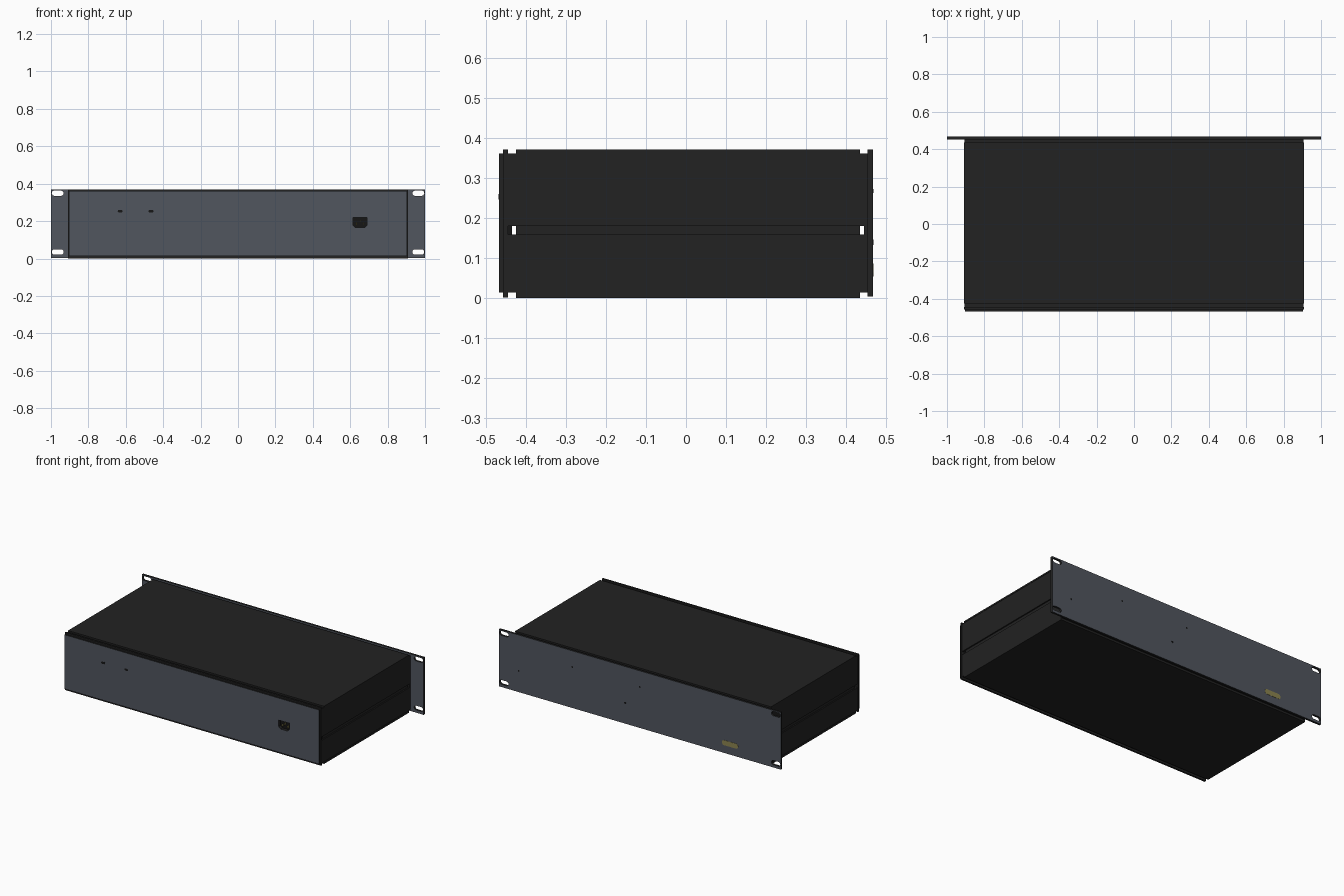
import bpy, bmesh, math

if "Cube" in bpy.data.objects:
    bpy.data.objects.remove(bpy.data.objects["Cube"])


def material(name, rgb):
    m = bpy.data.materials.new(name)
    m.diffuse_color = (*rgb, 1)
    m.use_nodes = True
    m.node_tree.nodes["Principled BSDF"].inputs["Base Color"].default_value = m.diffuse_color
    return m


BLACK = material("black_metal", (0.016, 0.016, 0.016))
GREY = material("slate_grey", (0.082, 0.092, 0.112))
YELLOW = material("dull_yellow", (0.26, 0.23, 0.08))
DARK = material("socket_black", (0.008, 0.008, 0.008))


def box(name, x, y, z, mat):
    """Box from (min, max) ranges."""
    bm = bmesh.new()
    bmesh.ops.create_cube(bm, size=1)
    for v in bm.verts:
        for i, r in enumerate((x, y, z)):
            v.co[i] = (r[0] + r[1]) / 2 + v.co[i] * (r[1] - r[0])
    me = bpy.data.meshes.new(name)
    bm.to_mesh(me)
    bm.free()
    me.materials.append(mat)
    ob = bpy.data.objects.new(name, me)
    bpy.context.collection.objects.link(ob)
    return ob


def rect(x0, x1, z0, z1):
    return [(x0, z0), (x1, z0), (x1, z1), (x0, z1)]


def slot(cx, cz, half, r, n=8):
    """Rounded slot outline; half is the total half length."""
    pts = []
    for side, start in ((1, -90), (-1, 90)):
        for i in range(n + 1):
            a = math.radians(start + 180 * i / n)
            pts.append((cx + side * (half - r) + r * math.cos(a), cz + r * math.sin(a)))
    return pts


def plate(name, outlines, y0, y1, mat, edge=None):
    """Upright plate in the xz plane; outlines after the first are holes."""
    cu = bpy.data.curves.new(name, 'CURVE')
    cu.dimensions = '2D'
    cu.fill_mode = 'BOTH'
    cu.extrude = (y1 - y0) / 2
    for pts in outlines:
        s = cu.splines.new('POLY')
        s.points.add(len(pts) - 1)
        for p, (x, z) in zip(s.points, pts):
            p.co = (x, z, 0, 1)
        s.use_cyclic_u = True
    tmp = bpy.data.objects.new(name + "_outline", cu)
    bpy.context.collection.objects.link(tmp)
    bpy.context.view_layer.update()
    dg = bpy.context.evaluated_depsgraph_get()
    me = bpy.data.meshes.new_from_object(tmp.evaluated_get(dg))
    bpy.data.objects.remove(tmp)
    me.name = name
    me.materials.clear()
    me.materials.append(mat)
    me.materials.append(edge or mat)
    bm = bmesh.new()
    bm.from_mesh(me)
    bmesh.ops.remove_doubles(bm, verts=bm.verts, dist=1e-5)
    bmesh.ops.recalc_face_normals(bm, faces=bm.faces)
    bm.normal_update()
    for f in bm.faces:
        f.smooth = False
        f.material_index = 0 if abs(f.normal.z) > 0.9 else 1
    bm.to_mesh(me)
    bm.free()
    ob = bpy.data.objects.new(name, me)
    ob.rotation_euler.x = math.pi / 2
    ob.location.y = (y0 + y1) / 2
    bpy.context.collection.objects.link(ob)
    return ob


# Wide rack panel with four mounting slots
ears = [slot(sx * 0.964, z, 0.032, 0.014) for sx in (-1, 1) for z in (0.035, 0.349)]
plate("rack_panel", [rect(-1, 1, 0.004, 0.37)] + ears, 0.453, 0.467, GREY, BLACK)
box("rack_panel_backing", (-0.905, 0.905), (0.445, 0.453), (0.013, 0.36), BLACK)

# Indicator holes and yellow connector on the rack panel
for i, (x, z) in enumerate(((0.86, 0.14), (0.48, 0.267), (0.0, 0.267), (0.106, 0.137))):
    plate(f"indicator_{i + 1}", [slot(x, z, 0.006, 0.0055)], 0.466, 0.468, DARK)
plate("yellow_connector", [slot(-0.64, 0.07, 0.058, 0.016)], 0.465, 0.4685, YELLOW)

# Chamfered power inlet opening in the other end panel
cx, cz = 0.653, 0.192
inlet = [(cx - 0.038, cz + 0.027), (cx - 0.038, cz - 0.014), (cx - 0.024, cz - 0.027),
         (cx + 0.024, cz - 0.027), (cx + 0.038, cz - 0.014), (cx + 0.038, cz + 0.027)]
plate("end_panel", [rect(-0.903, 0.903, 0.013, 0.36), inlet], -0.467, -0.457, GREY, BLACK)
plate("end_frame", [rect(-0.909, 0.909, 0.001, 0.37), inlet], -0.457, -0.445, BLACK)
box("inlet_back", (cx - 0.045, cx + 0.045), (-0.447, -0.435), (cz - 0.035, cz + 0.035), DARK)
for i, (dx, dz) in enumerate(((-0.019, -0.006), (0, 0.008), (0.019, -0.006))):
    box(f"inlet_pin_{i + 1}", (cx + dx - 0.002, cx + dx + 0.002), (-0.462, -0.446),
        (cz + dz - 0.006, cz + dz + 0.006), YELLOW)
for i, x in enumerate((-0.63, -0.465)):
    plate(f"end_hole_{i + 1}", [slot(x, 0.253, 0.013, 0.007)], -0.468, -0.466, DARK)

# Top and bottom covers with the inner flanges that show in the end gaps
for name, outer, inner in (("top", (0.36, 0.37), (0.35, 0.36)),
                           ("bottom", (0.0, 0.013), (0.013, 0.023))):
    box(name + "_cover", (-0.908, 0.908), (-0.425, 0.435), outer, BLACK)
    box(name + "_flange", (-0.9, 0.9), (-0.445, 0.445), inner, BLACK)

# Side rails with a recessed groove between them
for side, s in (("left", -1), ("right", 1)):
    x = sorted((s * 0.89, s * 0.906))
    box(side + "_lower_rail", x, (-0.445, 0.445), (0.013, 0.158), BLACK)
    box(side + "_upper_rail", x, (-0.445, 0.445), (0.18, 0.36), BLACK)
    box(side + "_groove_strip", sorted((s * 0.88, s * 0.898)), (-0.425, 0.435),
        (0.15, 0.19), BLACK)
